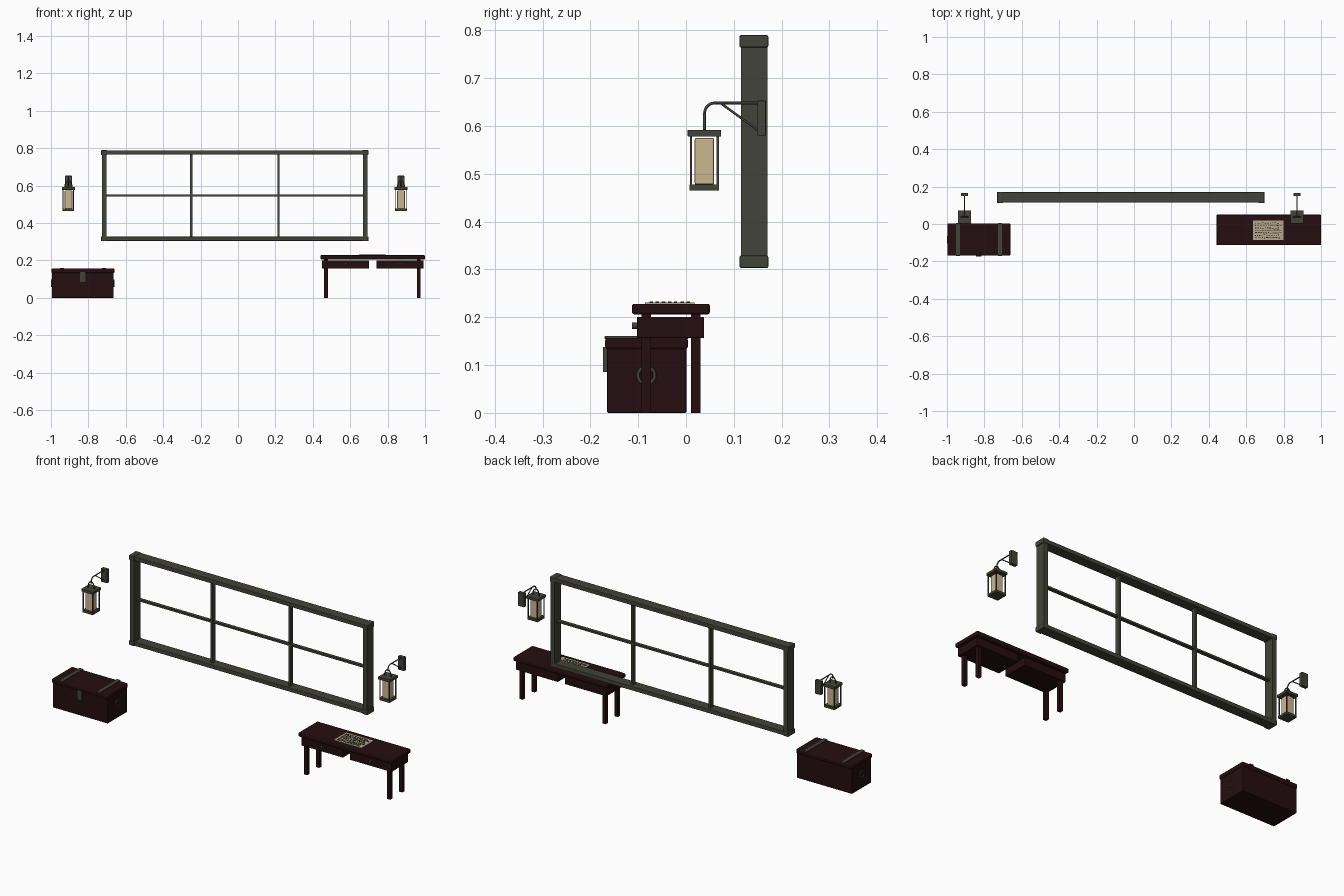
import bpy, math, random
from mathutils import Vector

if "Cube" in bpy.data.objects:
    bpy.data.objects.remove(bpy.data.objects["Cube"])

random.seed(4)


def mat(name, rgb):
    m = bpy.data.materials.new(name)
    m.diffuse_color = (*rgb, 1)
    m.use_nodes = True
    m.node_tree.nodes["Principled BSDF"].inputs["Base Color"].default_value = m.diffuse_color
    return m


METAL = mat("dark_iron", (0.055, 0.056, 0.040))
WOOD = mat("dark_wood", (0.018, 0.004, 0.005))
GLOW = mat("lamp_glow", (0.60, 0.46, 0.28))
PAPER = mat("paper", (0.45, 0.39, 0.25))
INK = mat("ink", (0.02, 0.017, 0.012))


def box(name, x, y, z, m, bevel=0.0, segs=2):
    """Box from (min, max) ranges, with optional rounded edges."""
    bpy.ops.mesh.primitive_cube_add(size=1, location=[(a + b) / 2 for a, b in (x, y, z)])
    o = bpy.context.object
    o.name = name
    o.scale = [b - a for a, b in (x, y, z)]
    bpy.ops.object.transform_apply(location=False, rotation=False, scale=True)
    o.data.materials.append(m)
    if bevel:
        b = o.modifiers.new("round", 'BEVEL')
        b.width, b.segments = bevel, segs
    return o


def rod(name, pts, r, m):
    """Round rod swept along points."""
    c = bpy.data.curves.new(name, 'CURVE')
    c.dimensions = '3D'
    c.bevel_depth, c.bevel_resolution, c.use_fill_caps = r, 2, True
    s = c.splines.new('POLY')
    s.points.add(len(pts) - 1)
    for p, q in zip(s.points, pts):
        p.co = (*q, 1)
    c.materials.append(m)
    o = bpy.data.objects.new(name, c)
    bpy.context.collection.objects.link(o)
    return o


# Window frame
CX = -0.0175
X0, X1, Z0, Z1 = -0.728, 0.693, 0.305, 0.788
for n, z in (("bottom", (Z0, Z0 + 0.022)), ("top", (Z1 - 0.022, Z1))):
    box(f"window_{n}_rail", (X0, X1), (0.115, 0.170), z, METAL, 0.002)
    for s, x in (("left", X0), ("right", X1 - 0.024)):
        box(f"window_{n}_{s}_corner", (x - 0.004, x + 0.028), (0.112, 0.172),
            (z[0] - 0.002, z[1] + 0.002), METAL, 0.003)
for s, x in (("left", X0), ("right", X1 - 0.024)):
    box(f"window_{s}_post", (x, x + 0.024), (0.115, 0.170), (Z0 + 0.01, Z1 - 0.01), METAL)
for i, x in enumerate((-0.250, 0.216)):
    box(f"window_mullion_{i + 1}", (x - 0.006, x + 0.006), (0.131, 0.154), (Z0 + 0.01, Z1 - 0.01), METAL)
box("window_middle_bar", (X0 + 0.01, X1 - 0.01), (0.133, 0.152), (0.543, 0.553), METAL)

# Chest
box("chest_body", (-0.995, -0.665), (-0.165, 0.001), (0, 0.135), WOOD, 0.003)
box("chest_lid", (-0.998, -0.661), (-0.169, 0.004), (0.133, 0.157), WOOD, 0.006, 3)
for n, x in (("left", -0.941), ("right", -0.717)):
    box(f"chest_{n}_strap", (x - 0.011, x + 0.011), (-0.170, 0.005), (0.155, 0.161), METAL, 0.001)
box("chest_latch", (-0.845, -0.815), (-0.174, -0.164), (0.085, 0.138), METAL, 0.002)
for n, x in (("left", -0.996), ("right", -0.664)):
    bpy.ops.mesh.primitive_torus_add(location=(x, -0.083, 0.078), rotation=(0, math.pi / 2, 0),
                                     major_radius=0.0175, minor_radius=0.0035,
                                     major_segments=28, minor_segments=8)
    ring = bpy.context.object
    ring.name = f"chest_{n}_handle"
    ring.data.materials.append(METAL)
    bpy.ops.object.shade_smooth()

# Desk
box("desk_top", (0.44, 1.0), (-0.113, 0.050), (0.206, 0.228), WOOD, 0.005, 3)
for n, x in (("left", 0.575), ("right", 0.866)):
    box(f"desk_{n}_drawer", (x - 0.125, x + 0.125), (-0.102, 0.038), (0.157, 0.201), WOOD, 0.001)
    bpy.ops.mesh.primitive_cylinder_add(vertices=16, radius=0.0065, depth=0.014,
                                        location=(x, -0.106, 0.182), rotation=(math.pi / 2, 0, 0))
    bpy.context.object.name = f"desk_{n}_knob"
    bpy.context.object.data.materials.append(METAL)
    bpy.ops.object.shade_smooth_by_angle()
for n, x in (("left", 0.470), ("right", 0.967)):
    for d, y in (("front", -0.083), ("back", 0.020)):
        box(f"desk_{d}_{n}_leg", (x - 0.010, x + 0.010), (y - 0.010, y + 0.010), (0, 0.208), WOOD)

# Paper with rows of plain dashes
box("paper_sheet", (0.635, 0.80), (-0.086, 0.018), (0.227, 0.2305), PAPER)
for r in range(7):
    y = 0.005 - r * 0.013
    x = 0.646
    while x < 0.780:
        w = random.uniform(0.005, 0.012)
        yy = y + random.uniform(-0.002, 0.002)
        box("paper_dash", (x, x + w), (yy - 0.002, yy + 0.002), (0.230, 0.2325), INK)
        x += w + 0.005

# Wall lanterns
for n, cx in (("left", CX - 0.889), ("right", CX + 0.889)):
    cy, p = 0.0385, f"{n}_lantern_"
    box(p + "base", (cx - 0.031, cx + 0.031), (cy - 0.031, cy + 0.031), (0.465, 0.478), METAL, 0.001)
    box(p + "cap", (cx - 0.035, cx + 0.035), (cy - 0.035, cy + 0.035), (0.578, 0.592), METAL, 0.001)
    box(p + "light", (cx - 0.0205, cx + 0.0205), (cy - 0.0205, cy + 0.0205), (0.477, 0.575), GLOW, 0.004)
    for sx in (-1, 1):
        for sy in (-1, 1):
            x, y = cx + sx * 0.028, cy + sy * 0.028
            box(p + "corner_bar", (x - 0.0025, x + 0.0025), (y - 0.0025, y + 0.0025), (0.47, 0.585), METAL)
    # carrying loop over the cap
    rod(p + "loop", [(cx + 0.019 * math.cos(a), cy, 0.592 + 0.034 * math.sin(a))
                     for a in [math.pi * i / 16 for i in range(17)]], 0.003, METAL)
    # bent arm, brace and wall plate
    bend = [(cx, 0.060 - 0.021 * math.cos(a), 0.627 + 0.021 * math.sin(a))
            for a in [math.pi / 2 * i / 8 for i in range(9)]]
    rod(p + "arm", [(cx, 0.039, 0.618)] + bend + [(cx, 0.155, 0.648)], 0.003, METAL)
    rod(p + "brace", [(cx, 0.072, 0.648), (cx, 0.155, 0.588)], 0.0025, METAL)
    box(p + "wall_plate", (cx - 0.018, cx + 0.018), (0.149, 0.167), (0.580, 0.653), METAL, 0.001)
